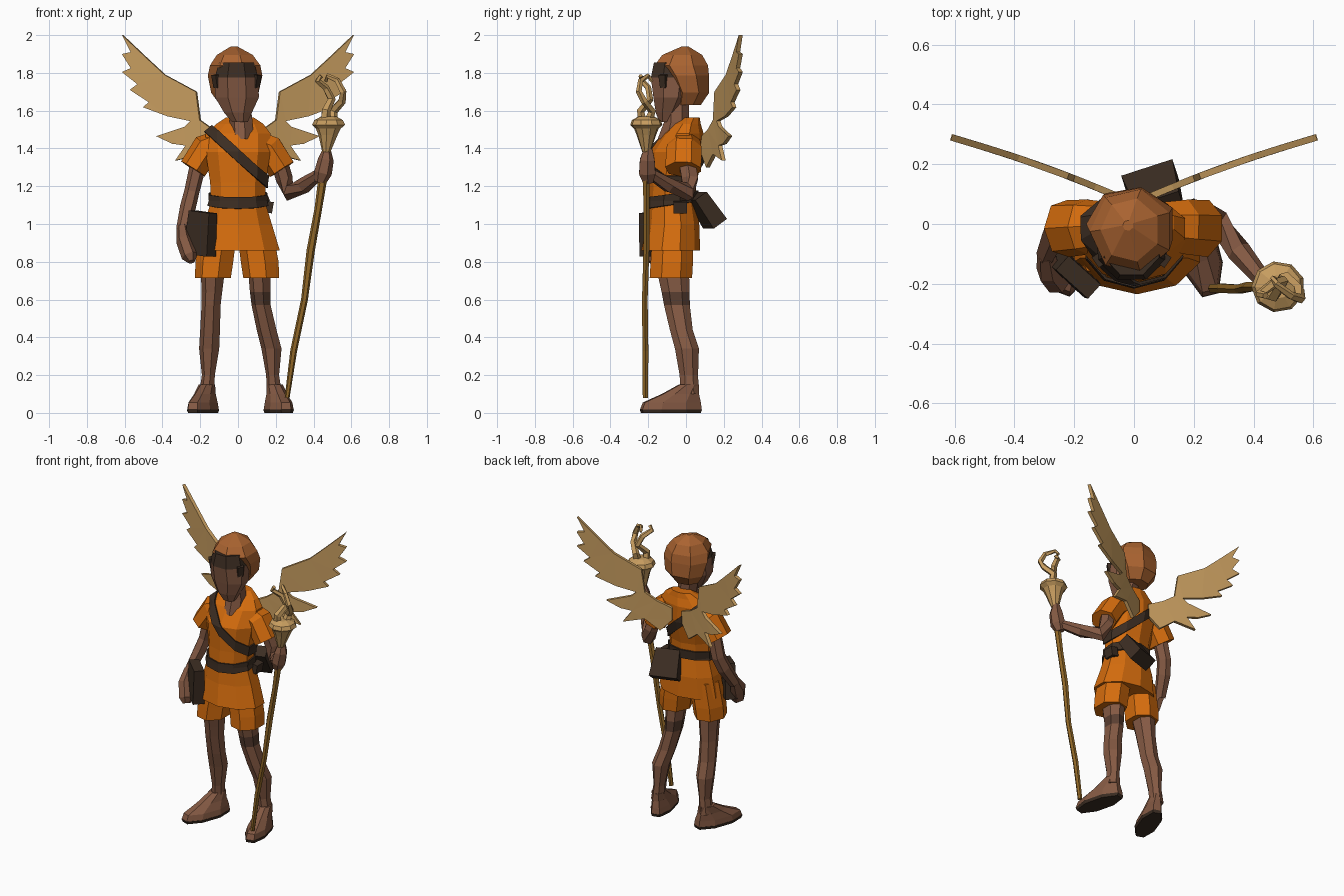
import bpy, bmesh, math
from mathutils import Vector, Euler, Matrix

cube = bpy.data.objects.get("Cube")
if cube:
    bpy.data.objects.remove(cube, do_unlink=True)


def material(name, r, g, b):
    m = bpy.data.materials.new(name)
    m.diffuse_color = (r, g, b, 1)
    m.use_nodes = True
    bsdf = next(n for n in m.node_tree.nodes if n.type == 'BSDF_PRINCIPLED')
    bsdf.inputs["Base Color"].default_value = (r, g, b, 1)
    bsdf.inputs["Roughness"].default_value = 0.9
    return m


SKIN = material("skin brown", 0.23, 0.10, 0.056)
DEEP = material("deep brown skin", 0.10, 0.048, 0.03)
CLOTH = material("orange cloth", 0.66, 0.15, 0.004)
HAIR = material("copper hair", 0.40, 0.125, 0.03)
LEATHER = material("dark leather", 0.044, 0.026, 0.016)
FEATHER = material("pale tan", 0.57, 0.335, 0.115)
WOOD = material("staff wood", 0.28, 0.135, 0.02)


def finish(name, bm, *mats):
    bmesh.ops.recalc_face_normals(bm, faces=bm.faces)
    mesh = bpy.data.meshes.new(name)
    bm.to_mesh(mesh)
    bm.free()
    for m in mats:
        mesh.materials.append(m)
    ob = bpy.data.objects.new(name, mesh)
    bpy.context.collection.objects.link(ob)
    return ob


def skin_rings(rings, slots=None):
    """Bridge point rings into a capped faceted body; slots gives a material per band."""
    bm = bmesh.new()
    loops = [[bm.verts.new(p) for p in ring] for ring in rings]
    n = len(loops[0])
    for k, (a, b) in enumerate(zip(loops, loops[1:])):
        for i in range(n):
            f = bm.faces.new((a[i], a[(i + 1) % n], b[(i + 1) % n], b[i]))
            f.material_index = slots[k] if slots else 0
    bm.faces.new(loops[0]).material_index = slots[0] if slots else 0
    bm.faces.new(loops[-1]).material_index = slots[-1] if slots else 0
    return bm


def loft(name, rings, n, *mats, yaw=0.0, slots=None):
    """Horizontal elliptical rings (z, cx, cy, rx, ry)."""
    pts = []
    for z, cx, cy, rx, ry in rings:
        ring = []
        for i in range(n):
            t = 2 * math.pi * (i + 0.5) / n
            v = Matrix.Rotation(yaw, 3, 'Z') @ Vector((rx * math.cos(t), ry * math.sin(t), 0))
            ring.append(v + Vector((cx, cy, z)))
        pts.append(ring)
    return finish(name, skin_rings(pts, slots), *mats)


def tube(name, path, n, mat):
    """Rings square to a path of (x, y, z, width, depth)."""
    P = [Vector(p[:3]) for p in path]
    rings = []
    for i, p in enumerate(path):
        t = (P[min(i + 1, len(P) - 1)] - P[max(i - 1, 0)]).normalized()
        a = Vector((0, 1, 0)).cross(t).normalized()
        b = t.cross(a)
        rings.append([P[i] + a * p[3] * math.cos(2 * math.pi * k / n)
                      + b * p[4] * math.sin(2 * math.pi * k / n) for k in range(n)])
    return finish(name, skin_rings(rings), mat)


def box(name, loc, size, rot, mat, taper=1.0):
    bm = bmesh.new()
    bmesh.ops.create_cube(bm, size=1)
    R = Euler([math.radians(r) for r in rot]).to_matrix()
    for v in bm.verts:
        s = taper if v.co.z > 0 else 1
        v.co = R @ Vector((v.co.x * size[0] * s, v.co.y * size[1] * s, v.co.z * size[2])) + Vector(loc)
    return finish(name, bm, mat)


def band(name, body, point, normal, half):
    """Leather strip cut from a body between two parallel planes."""
    bm = bmesh.new()
    bm.from_mesh(body.data)
    nrm, point = Vector(normal).normalized(), Vector(point)
    for sign in (1, -1):
        bmesh.ops.bisect_plane(bm, geom=bm.verts[:] + bm.edges[:] + bm.faces[:],
                               plane_co=point + nrm * half * sign,
                               plane_no=nrm * sign, clear_outer=True)
    bm.normal_update()
    for v in bm.verts:
        v.co += v.normal * 0.003
    ob = finish(name, bm, LEATHER)
    mod = ob.modifiers.new("thickness", 'SOLIDIFY')
    mod.thickness, mod.offset = 0.01, 1
    return ob


# Tunic with belt and shoulder strap
tunic = loft("tunic", [(0.86, 0.01, -0.08, 0.222, 0.155), (1.0, 0, -0.07, 0.188, 0.14),
                       (1.12, 0, -0.075, 0.15, 0.125), (1.22, 0, -0.07, 0.155, 0.125),
                       (1.38, 0, -0.05, 0.18, 0.145), (1.48, 0, -0.015, 0.18, 0.108),
                       (1.53, 0.01, 0.005, 0.13, 0.073), (1.565, 0.01, 0.03, 0.075, 0.042)], 10, CLOTH)
band("belt", tunic, (0, -0.07, 1.13), (0, -0.15, 1), 0.03)
band("shoulder_strap", tunic, (0, 0, 1.36), (0.30, 0, 0.33), 0.026)

# Neck, face with a dark brow band, and faceted hair
loft("neck", [(1.45, 0.025, -0.06, 0.06, 0.092), (1.54, 0.02, -0.05, 0.064, 0.068),
              (1.68, 0.0, -0.05, 0.066, 0.066)], 7, SKIN)
loft("face", [(1.54, 0.01, -0.11, 0.045, 0.035), (1.59, 0.0, -0.10, 0.08, 0.065),
              (1.67, -0.005, -0.08, 0.125, 0.10), (1.775, -0.008, -0.075, 0.125, 0.12),
              (1.855, -0.008, -0.07, 0.10, 0.108)],
     8, SKIN, LEATHER, slots=[0, 0, 0, 1])
loft("hair", [(1.63, -0.01, 0.005, 0.085, 0.075), (1.695, -0.01, 0.025, 0.132, 0.10),
              (1.785, -0.008, 0.0, 0.152, 0.125), (1.84, -0.008, -0.025, 0.14, 0.145),
              (1.895, -0.012, -0.02, 0.10, 0.108), (1.94, -0.02, -0.005, 0.018, 0.018)], 7, HAIR)
for side, s in (("right", -1), ("left", 1)):
    box(side + "_temple_lock", (-0.008 + s * 0.108, -0.12, 1.755), (0.02, 0.035, 0.07),
        (0, s * 8, s * -35), LEATHER, 1.2)

# Sleeves, shorts, legs and feet: (side, sign, ankle shift, thigh x, thigh radius, foot turn)
for side, s, dx, tx, tr, turn in (("right", -1, 0, 0.13, 0.068, 0.35), ("left", 1, 0.03, 0.115, 0.062, 0.25)):
    tube(side + "_sleeve", [(s * 0.08, -0.005, 1.44, 0.065, 0.08), (s * 0.165, -0.01, 1.40, 0.082, 0.094),
                            (s * 0.235, -0.015, 1.29, 0.078, 0.098)], 7, CLOTH)
    loft(side + "_short_leg", [(0.715, s * 0.128, -0.08, 0.1, 0.115), (0.80, s * 0.12, -0.075, 0.105, 0.115),
                               (0.96, s * 0.095, -0.07, 0.10, 0.11)], 7, CLOTH)
    loft(side + "_leg", [(0.10, s * (0.165 + dx), 0.02, 0.042, 0.05), (0.20, s * (0.155 + dx), 0.015, 0.036, 0.05),
                         (0.34, s * (0.15 + dx), 0.005, 0.056, 0.065), (0.44, s * (0.145 + dx * .3), -0.025, 0.055, 0.062),
                         (0.57, s * (tx + 0.01), -0.048, 0.053, 0.07), (0.64, s * (tx + 0.005), -0.055, 0.057, 0.076),
                         (0.76, s * tx, -0.07, tr, 0.088)],
         7, SKIN, DEEP, slots=[0, 0, 0, 0, int(s > 0), 0])
    yaw = s * turn
    fx = s * (0.185 + dx)
    loft(side + "_foot", [(0.018, fx, -0.08, 0.07, 0.175), (0.055, fx, -0.075, 0.064, 0.165),
                          (0.10, fx - s * 0.01, -0.03, 0.05, 0.105),
                          (0.15, fx - s * 0.02, 0.015, 0.042, 0.055)], 8, SKIN, yaw=yaw)
    loft(side + "_sole", [(0, fx, -0.08, 0.066, 0.17), (0.019, fx, -0.08, 0.073, 0.177)], 8, LEATHER, yaw=yaw)

# Arms: right hangs by the bag, left reaches out to the staff
tube("right_arm", [(-0.20, 0, 1.36, 0.045, 0.05), (-0.245, 0, 1.17, 0.04, 0.05), (-0.265, -0.03, 1.09, 0.042, 0.05),
                   (-0.295, -0.10, 0.97, 0.033, 0.04)], 6, SKIN)
tube("right_hand", [(-0.295, -0.10, 0.98, 0.03, 0.035), (-0.285, -0.15, 0.91, 0.042, 0.055),
                    (-0.255, -0.19, 0.83, 0.045, 0.05), (-0.245, -0.20, 0.80, 0.02, 0.03)], 6, SKIN)
tube("left_arm", [(0.21, 0, 1.36, 0.045, 0.05), (0.245, 0.02, 1.24, 0.045, 0.05), (0.275, 0.01, 1.17, 0.05, 0.045),
                  (0.35, -0.09, 1.205, 0.043, 0.04), (0.425, -0.18, 1.26, 0.03, 0.03)], 6, SKIN)
tube("left_hand", [(0.435, -0.20, 1.22, 0.03, 0.03), (0.45, -0.205, 1.27, 0.047, 0.05),
                   (0.465, -0.205, 1.34, 0.042, 0.045), (0.47, -0.20, 1.40, 0.02, 0.025)], 6, SKIN)

# Bags and pouch
box("hip_bag", (-0.195, -0.17, 0.95), (0.17, 0.075, 0.23), (0, 6, -42), LEATHER, 0.85)
box("back_bag", (0.07, 0.105, 1.075), (0.18, 0.09, 0.18), (35, 0, 18), LEATHER, 0.85)
box("side_pouch", (0.16, -0.03, 1.09), (0.05, 0.07, 0.06), (0, 10, 0), LEATHER)

# Staff with flared cup and curling tip
tube("staff_shaft", [(0.26, -0.215, 0.08, 0.013, 0.016), (0.295, -0.215, 0.33, 0.018, 0.018),
                     (0.352, -0.218, 0.60, 0.018, 0.017), (0.385, -0.21, 0.86, 0.022, 0.018),
                     (0.425, -0.21, 1.08, 0.02, 0.018), (0.45, -0.21, 1.25, 0.024, 0.02),
                     (0.472, -0.21, 1.42, 0.024, 0.022)], 6, WOOD)
loft("staff_cup", [(1.38, 0.468, -0.21, 0.022, 0.022), (1.47, 0.478, -0.21, 0.052, 0.052),
                   (1.505, 0.48, -0.21, 0.068, 0.066), (1.525, 0.482, -0.21, 0.09, 0.086),
                   (1.55, 0.482, -0.21, 0.078, 0.078), (1.57, 0.482, -0.21, 0.04, 0.04)], 9, FEATHER)
strands = {
    "staff_curl_inner": [(0.46, -0.23, 1.54), (0.465, -0.24, 1.60), (0.495, -0.19, 1.66), (0.465, -0.20, 1.72),
                         (0.42, -0.235, 1.76), (0.44, -0.24, 1.785)],
    "staff_curl_outer": [(0.50, -0.20, 1.54), (0.505, -0.18, 1.60), (0.55, -0.22, 1.65), (0.555, -0.25, 1.70),
                         (0.525, -0.24, 1.76), (0.475, -0.20, 1.785), (0.465, -0.18, 1.755)]}
for name, pts in strands.items():
    tube(name, [(*p, 0.028 - 0.003 * i, 0.024 - 0.0025 * i) for i, p in enumerate(pts)], 5, FEATHER)

# Wings: feathered outline on a gently bowed, swept-back surface
outline = [(0.61, 2.0), (0.476, 1.873), (0.386, 1.79), (0.22, 1.70), (0.20, 1.55), (0.13, 1.50), (0.04, 1.46),
           (0.04, 1.38), (0.11, 1.30), (0.20, 1.37), (0.33, 1.335), (0.275, 1.415), (0.345, 1.425), (0.43, 1.465),
           (0.28, 1.515), (0.25, 1.545), (0.37, 1.57), (0.50, 1.618), (0.47, 1.645), (0.57, 1.71), (0.53, 1.74),
           (0.612, 1.805), (0.565, 1.825), (0.612, 1.90), (0.565, 1.91)]
for side, s in (("right", -1), ("left", 1)):
    bm = bmesh.new()
    face = bm.faces.new([bm.verts.new((s * x, 0.07 + 0.36 * x, z)) for x, z in outline])
    face.normal_update()
    bmesh.ops.triangulate(bm, faces=[face])
    for v in bm.verts:
        v.co.y += 0.012 * math.sin(math.pi * min(1, abs(v.co.x) / 0.61))
    wing = finish(side + "_wing", bm, FEATHER)
    mod = wing.modifiers.new("thickness", 'SOLIDIFY')
    mod.thickness, mod.offset = 0.022, 0
